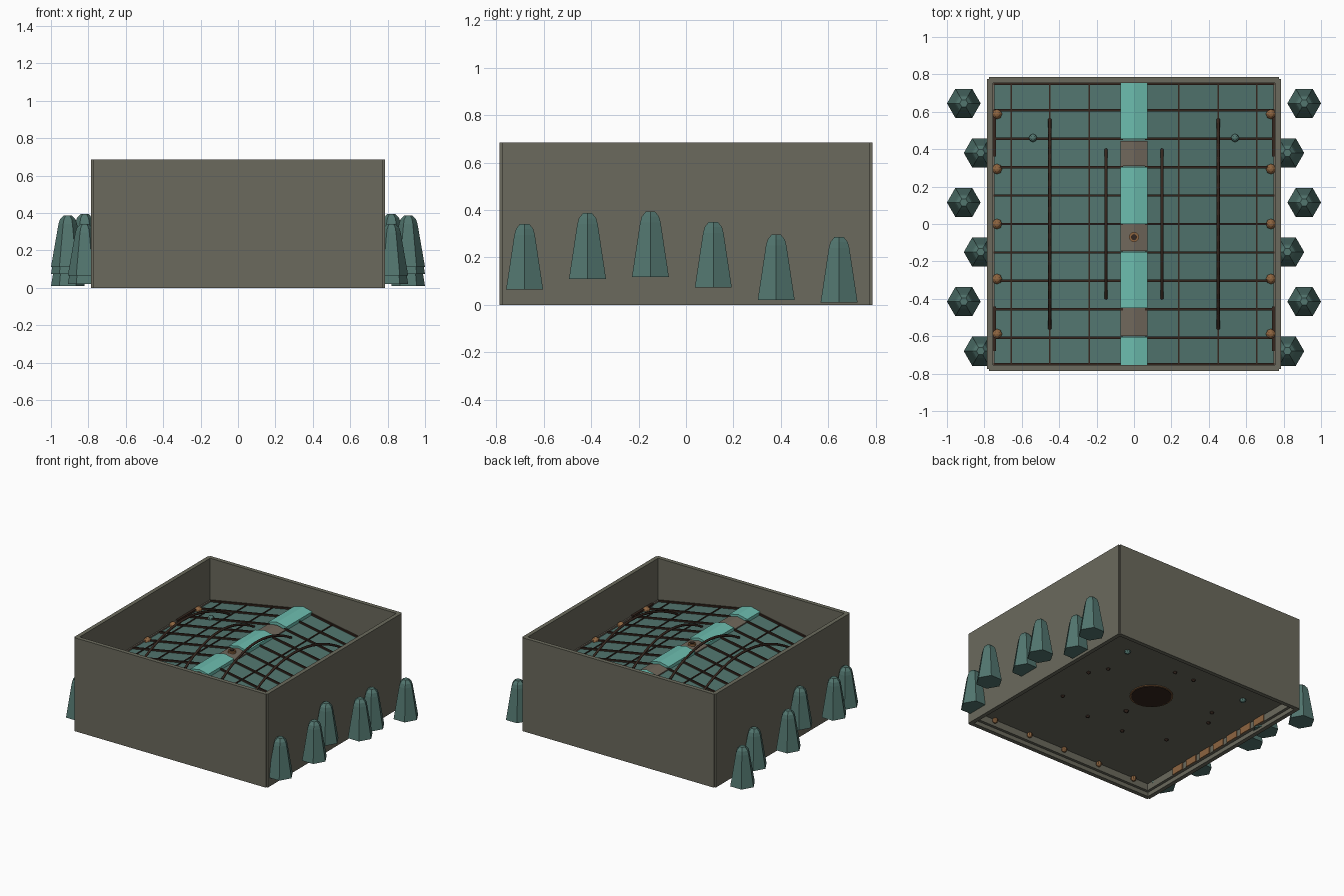
import bpy, bmesh, math
from mathutils import Matrix, Vector

old = bpy.data.objects.get("Cube")
if old:
    bpy.data.objects.remove(old, do_unlink=True)


def material(name, hex_code):
    rgb = [int(hex_code[i:i + 2], 16) / 255 for i in (0, 2, 4)]
    lin = [c / 12.92 if c < 0.04 else ((c + 0.055) / 1.055) ** 2.4 for c in rgb]
    m = bpy.data.materials.new(name)
    m.use_nodes = True
    m.diffuse_color = (*lin, 1)
    m.node_tree.nodes["Principled BSDF"].inputs["Base Color"].default_value = (*lin, 1)
    return m


STONE = material("grey stone", "6B6A5D")
SLATE = material("dark teal", "52766F")
JADE = material("bright teal", "6CBCAE")
IRON = material("dark brown", "35261E")
COPPER = material("copper", "8E6540")
TIMBER = material("grey brown", "70675B")


def finish(name, bm, mat):
    bmesh.ops.recalc_face_normals(bm, faces=bm.faces)
    me = bpy.data.meshes.new(name)
    bm.to_mesh(me)
    bm.free()
    me.materials.append(mat)
    ob = bpy.data.objects.new(name, me)
    bpy.context.collection.objects.link(ob)
    return ob


def box(name, x, y, z, mat):
    """Axis-aligned box from three (low, high) ranges."""
    bm = bmesh.new()
    bmesh.ops.create_cube(bm, size=1)
    for v in bm.verts:
        v.co = [r[0] if c < 0 else r[1] for c, r in zip(v.co, (x, y, z))]
    return finish(name, bm, mat)


def prism(name, profile, y0, y1, mat):
    """Extrude an xz profile along y."""
    bm = bmesh.new()
    face = bm.faces.new([bm.verts.new((x, y0, z)) for x, z in profile])
    ext = bmesh.ops.extrude_face_region(bm, geom=[face])
    moved = [g for g in ext["geom"] if isinstance(g, bmesh.types.BMVert)]
    bmesh.ops.translate(bm, verts=moved, vec=(0, y1 - y0, 0))
    return finish(name, bm, mat)


def stack(name, rings, sides, place, mat):
    """Closed lathe of (radius, height) rings."""
    bm = bmesh.new()
    loops = [[bm.verts.new((r * math.cos(k * math.tau / sides),
                            r * math.sin(k * math.tau / sides), z))
              for k in range(sides)] for r, z in rings]
    for a, b in zip(loops, loops[1:]):
        for k in range(sides):
            n = (k + 1) % sides
            bm.faces.new((a[k], a[n], b[n], b[k]))
    bm.faces.new(loops[0])
    bm.faces.new(loops[-1])
    bmesh.ops.translate(bm, verts=bm.verts, vec=place)
    return finish(name, bm, mat)


def ball(name, place, radius, mat):
    bm = bmesh.new()
    bmesh.ops.create_uvsphere(bm, u_segments=8, v_segments=6, radius=radius,
                              matrix=Matrix.Translation(place))
    return finish(name, bm, mat)


def tube(name, points, radius, mat):
    cu = bpy.data.curves.new(name, "CURVE")
    cu.dimensions = "3D"
    cu.bevel_depth = radius
    cu.bevel_resolution = 1
    cu.use_fill_caps = True
    sp = cu.splines.new("POLY")
    sp.points.add(len(points) - 1)
    for p, co in zip(sp.points, points):
        p.co = (*co, 1)
    cu.materials.append(mat)
    ob = bpy.data.objects.new(name, cu)
    bpy.context.collection.objects.link(ob)


def roof_z(x):
    return 0.505 - 0.18 * abs(x)


OUT, INN, TOP = 0.785, 0.755, 0.685

# Enclosing walls with notched corners and a stepped ledge below
for s, side in ((-1, "right"), (1, "left")):
    end = "front" if s < 0 else "back"
    across, thick = (-0.775, 0.775), sorted((s * INN, s * OUT))
    step = sorted((s * INN, s * 0.735))
    box(side + "_wall", thick, across, (0, TOP), STONE)
    box(end + "_wall", across, thick, (0, TOP), STONE)
    box(side + "_ledge", step, (-INN, INN), (0.03, 0.08), STONE)
    box(end + "_ledge", (-INN, INN), step, (0.03, 0.08), STONE)

# Floor plate with its central vent
box("floor_plate", (-INN, INN), (-INN, INN), (0.08, 0.11), STONE)
stack("vent_rim", [(0.145, 0.075), (0.145, 0.09)], 24, (0, 0.18, 0), COPPER)
stack("vent_opening", [(0.135, 0.072), (0.135, 0.09)], 24, (0, 0.18, 0), IRON)

# Gabled roof
prism("roof", [(-INN, roof_z(INN) - 0.04), (-INN, roof_z(INN)), (0, roof_z(0)),
               (INN, roof_z(INN)), (INN, roof_z(INN) - 0.04), (0, roof_z(0) - 0.04)],
      -INN, INN, SLATE)

# Ridge: alternating bright caps and timber blocks
ridge = [(0.76, 0.455, JADE), (0.445, 0.31, TIMBER), (0.305, 0.0, JADE),
         (0.0, -0.145, TIMBER), (-0.15, -0.45, JADE), (-0.45, -0.6, TIMBER),
         (-0.605, -0.755, JADE)]
for y1, y0, mat in ridge:
    lift = 0.015 if mat is JADE else 0
    prism("ridge_cap" if lift else "ridge_block",
          [(-0.073, 0.47), (-0.073, 0.5 + lift), (0, 0.517 + lift),
           (0.073, 0.5 + lift), (0.073, 0.47)], y0, y1, mat)

# Dark battens across and seams along each slope
for s in (-1, 1):
    for k in range(-5, 6):
        y = max(-0.75, min(0.75, k * 0.152))
        prism("roof_batten", [(s * x, roof_z(x) + d) for x, d in
                              ((0.06, -0.01), (0.06, 0.012), (0.75, 0.012), (0.75, -0.01))],
              y - 0.006, y + 0.006, IRON)
    for x in (0.24, 0.45, 0.655):
        box("roof_seam", sorted((s * (x - 0.004), s * (x + 0.004))), (-INN, INN),
            (roof_z(x) - 0.02, roof_z(x) + 0.006), IRON)
    box("eave_rail", sorted((s * 0.745, s * INN)), (-INN, INN),
        (roof_z(INN) - 0.03, roof_z(INN) + 0.012), TIMBER)
    for y in (-0.56, 0.48):
        box("eave_bracket", sorted((s * 0.738, s * INN)), (y - 0.12, y + 0.12),
            (roof_z(INN), roof_z(INN) + 0.018), IRON)

    # Arched cables over the roof
    for x, half in ((0.15, 0.4), (0.45, 0.56)):
        low = roof_z(x) + 0.003
        pts = [(s * x, half * t / 8, low + (0.6 - low) * (1 - (t / 8) ** 2))
               for t in range(-8, 9)]
        tube("roof_cable", pts, 0.009, IRON)

    # Copper bolts along the eaves, and studs
    for k in range(-2, 3):
        ball("eave_bolt", (s * 0.732, k * 0.294, roof_z(0.73)), 0.028, COPPER)
        ball("floor_bolt", (k * 0.3, s * 0.72, 0.065), 0.02, COPPER)
    ball("roof_stud", (s * 0.54, 0.46, roof_z(0.54) + 0.008), 0.022, SLATE)
    ball("floor_stud", (s * 0.5, 0.53, 0.08), 0.022, SLATE)
    for x, y in ((0.08, 0.52), (0.45, 0.27), (0.52, 0.15), (0.45, -0.2), (0.15, -0.3)):
        ball("floor_rivet", (s * x, y, 0.08), 0.014, IRON)

    # Copper plates inside the lower rim
    for k in range(-3, 4):
        box("rim_plate", sorted((s * 0.728, s * 0.736)), (k * 0.14 - 0.05, k * 0.14 + 0.05),
            (0.03, 0.08), COPPER)

# Ridge valve
stack("ridge_valve", [(0.027, 0.5), (0.027, 0.527)], 12, (0, -0.07, 0), COPPER)
stack("valve_core", [(0.016, 0.5), (0.016, 0.532)], 12, (0, -0.07, 0), IRON)
ball("floor_valve", (0, -0.08, 0.08), 0.018, IRON)

# Hexagonal pillars along both sides
pillars = [(0.82, -0.68, 0.065), (0.91, -0.415, 0.11), (0.82, -0.15, 0.117),
           (0.91, 0.115, 0.073), (0.82, 0.38, 0.02), (0.91, 0.645, 0.01)]
shape = [(0.09, 0), (0.05, 0.23), (0.042, 0.255), (0.022, 0.277)]
for s in (-1, 1):
    for x, y, z in pillars:
        stack("side_pillar", shape, 6, (s * x, y, z), SLATE)
